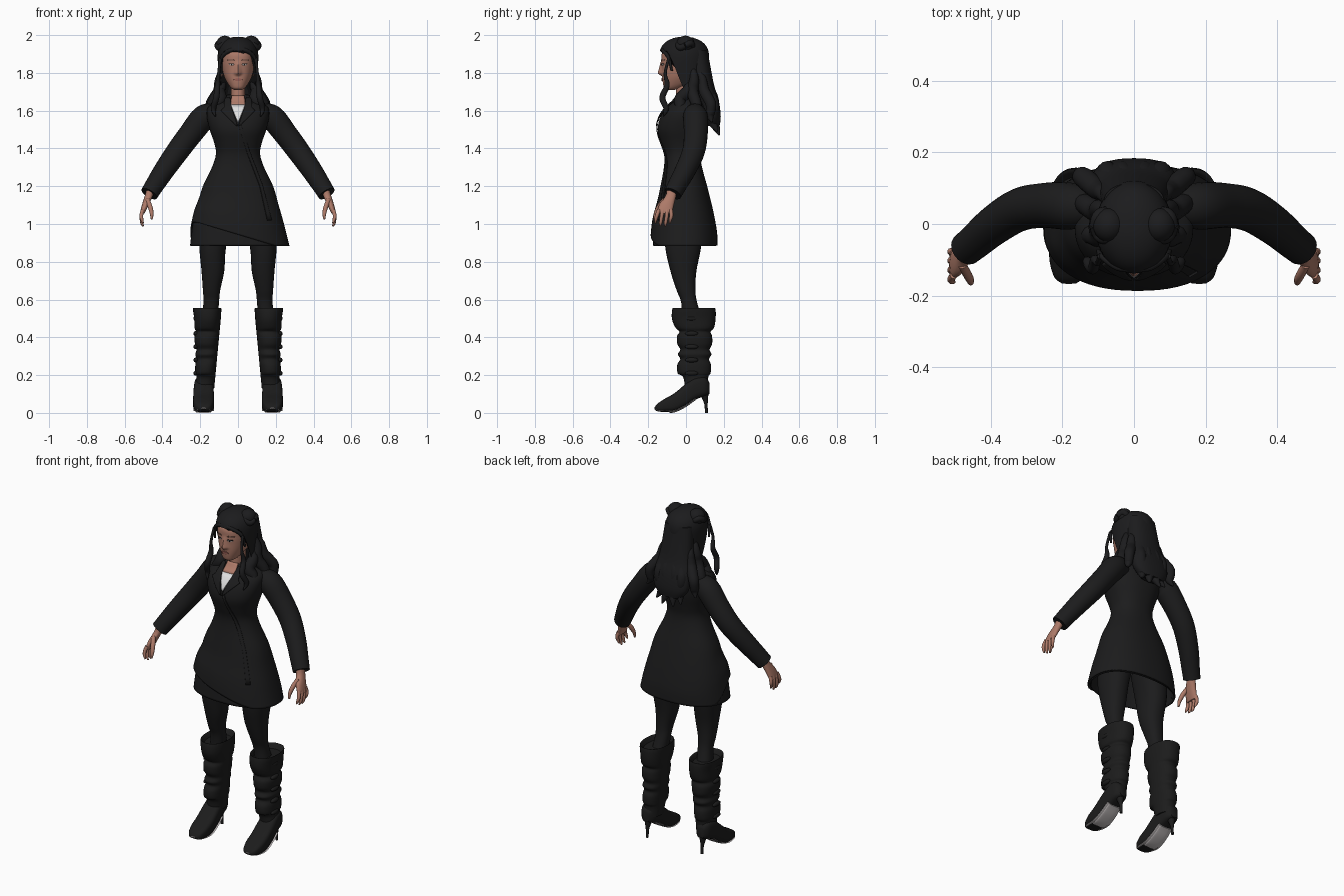
import bpy, bmesh, math
from mathutils import Vector

if "Cube" in bpy.data.objects:
    bpy.data.objects.remove(bpy.data.objects["Cube"])

N = 2.3  # roundness of body cross-sections


def material(name, r, g, b):
    m = bpy.data.materials.new(name)
    m.diffuse_color = (r, g, b, 1)
    m.use_nodes = True
    m.node_tree.nodes["Principled BSDF"].inputs["Base Color"].default_value = m.diffuse_color
    return m


BLACK = material("black cloth", .0115, .0115, .012)
HAIR = material("black hair", .0115, .0115, .0125)
LEATHER = material("black leather", .0115, .0115, .0115)
SKIN = material("skin", .42, .195, .14)
LIP = material("lip", .34, .125, .1)
BROW = material("brow brown", .15, .075, .055)
WHITE = material("white shirt", .75, .75, .75)
EYE = material("eye white", .42, .38, .36)
SOLE = material("grey sole", .5, .47, .47)


def smooth(rows, k=4):
    """Catmull-Rom through rows of equal-length tuples."""
    out = []
    for i in range(len(rows) - 1):
        p0, p1 = rows[max(i - 1, 0)], rows[i]
        p2, p3 = rows[i + 1], rows[min(i + 2, len(rows) - 1)]
        for j in range(k):
            t = j / k
            out.append(tuple(.5 * (2 * b + (c - a) * t + (2 * a - 5 * b + 4 * c - d) * t * t
                                   + (3 * b - a - 3 * c + d) * t ** 3)
                             for a, b, c, d in zip(p0, p1, p2, p3)))
    return out + [tuple(rows[-1])]


def build(name, rings, mat, mirror=False, closed=True, caps=True, thick=0):
    bm = bmesh.new()
    vs = [[bm.verts.new(p) for p in r] for r in rings]
    n = len(vs[0])
    for a, b in zip(vs, vs[1:]):
        for i in range(n if closed else n - 1):
            j = (i + 1) % n
            bm.faces.new((a[i], a[j], b[j], b[i]))
    if caps and closed:
        bm.faces.new(vs[0])
        bm.faces.new(vs[-1])
    bmesh.ops.recalc_face_normals(bm, faces=bm.faces)
    me = bpy.data.meshes.new(name)
    bm.to_mesh(me)
    bm.free()
    me.materials.append(mat)
    ob = bpy.data.objects.new(name, me)
    bpy.context.collection.objects.link(ob)
    if thick:
        s = ob.modifiers.new("thickness", 'SOLIDIFY')
        s.thickness, s.offset = thick, -1 if closed else 0
    if mirror:
        ob.modifiers.new("mirror", 'MIRROR')
    return ob


def spow(v, n=N):
    return math.copysign(abs(v) ** (2 / n), v)


def oval(cu, ru, cv, rv, seg, n=N):
    return [(cu + ru * spow(math.cos(2 * math.pi * i / seg), n),
             cv + rv * spow(math.sin(2 * math.pi * i / seg), n)) for i in range(seg)]


def loft(name, rows, mat, seg=32, k=4, **kw):
    """Stacked ovals; a row is z, centre x, half width, front y, back y."""
    rings = [[(x, y, z) for x, y in oval(cx, rx, (y0 + y1) / 2, (y1 - y0) / 2, seg)]
             for z, cx, rx, y0, y1 in smooth(rows, k)]
    return build(name, rings, mat, **kw)


def tube(name, pts, mat, seg=12, k=5, mirror=True):
    """Round limb or strand; a point is x, y, z, radius."""
    pts = smooth(pts, k)
    c = [Vector(p[:3]) for p in pts]
    rings, side = [], Vector((0, 1, .01))
    for i, p in enumerate(pts):
        d = (c[min(i + 1, len(c) - 1)] - c[max(i - 1, 0)]).normalized()
        side = (side - d * side.dot(d)).normalized()
        up = d.cross(side)
        rings.append([c[i] + p[3] * (side * math.cos(a) + up * math.sin(a))
                      for a in (2 * math.pi * j / seg for j in range(seg))])
    return build(name, rings, mat, mirror=mirror)


def front(rows, x, z):
    """y of the front surface of a loft."""
    s = sorted(smooth(rows))
    for a, b in zip(s, s[1:]):
        if a[0] <= z <= b[0]:
            t = (z - a[0]) / (b[0] - a[0] or 1)
            _, cx, rx, y0, y1 = (u + (v - u) * t for u, v in zip(a, b))
            e = min(abs((x - cx) / rx), 1)
            return (y0 + y1) / 2 - (y1 - y0) / 2 * (1 - e ** N) ** (1 / N)
    return 0


def patch(name, body, rows, mat, off=.004, mirror=True):
    """Thin plate lying on a loft; a row is z, left x, right x."""
    grid = []
    for i in range(len(rows) - 1):
        for j in range(5 if i < len(rows) - 2 else 6):
            z, a, b = (u + (v - u) * j / 5 for u, v in zip(rows[i], rows[i + 1]))
            grid.append([(x, front(body, x, z) - off, z)
                         for x in (a + (b - a) * q / 8 for q in range(9))])
    return build(name, grid, mat, mirror=mirror, closed=False, thick=.005)


def ball(name, loc, r, mat, mirror=True):
    rings = [[(loc[0] + r[0] * math.sin(t) * math.cos(a), loc[1] + r[1] * math.sin(t) * math.sin(a),
               loc[2] + r[2] * math.cos(t)) for a in (math.tau * j / 20 for j in range(20))]
             for t in (.05 + (math.pi - .1) * i / 12 for i in range(13))]
    return build(name, rings, mat, mirror=mirror)


# Coat body with a slanted front hem, and the layer underneath
coat = [(.885, .01, .262, -.187, .167), (.95, .006, .25, -.182, .165), (1.02, .002, .236, -.172, .154),
        (1.1, 0, .215, -.155, .137), (1.2, 0, .186, -.135, .112), (1.3, 0, .138, -.117, .085),
        (1.37, 0, .117, -.115, .075), (1.43, 0, .126, -.132, .085), (1.5, 0, .15, -.15, .1),
        (1.57, 0, .165, -.134, .105), (1.62, 0, .158, -.1, .105), (1.65, 0, .11, -.068, .09),
        (1.685, 0, .055, -.045, .07)]
body = loft("coat", coat, BLACK, seg=64, caps=False, thick=.008)
for v in body.data.vertices:
    if v.co.z < 1.15:
        f = (1.15 - v.co.z) / .265 * min(max((.06 - v.co.y) / .12, 0), 1)
        v.co.z += f * .125 * min(max((.2 - v.co.x) / .42, 0), 1)
    elif v.co.z > 1.66 and v.co.y < .02:  # collar opens at the throat
        v.co.y += .03 * (1 - abs(v.co.x) / .08)
under = [(z, cx - .008, rx - .006, y0 + .012, y1 - .012) for z, cx, rx, y0, y1 in coat[:4]]
loft("coat_under_layer", under, BLACK, seg=64, caps=False, thick=.006)
patch("coat_wrap_edge", coat, [(1.02, .155, .178), (1.2, .115, .132), (1.37, .05, .068), (1.53, 0, .014)],
      BLACK, .005, mirror=False)
patch("shirt", coat, [(1.542, -.002, .002), (1.63, -.038, .038)], WHITE, .004, mirror=False)
patch("throat", coat, [(1.63, -.038, .038), (1.68, -.034, .034)], SKIN, .004, mirror=False)
patch("lapel", coat, [(1.52, .002, .01), (1.6, .028, .09), (1.615, .034, .075), (1.67, .042, .07)], BLACK, .009)

# Sleeves and cuffs
tube("sleeve", [(.12, .045, 1.588, .05), (.18, .05, 1.565, .066), (.25, .052, 1.478, .063),
                (.32, .04, 1.385, .06), (.39, -.003, 1.285, .055), (.44, -.045, 1.208, .05),
                (.47, -.07, 1.16, .047)], BLACK, seg=24)

# Hands
loft("palm", [(1.19, .462, .02, -.1, -.045), (1.15, .472, .021, -.108, -.052), (1.11, .487, .019, -.138, -.062),
              (1.075, .5, .015, -.15, -.07), (1.055, .506, .011, -.148, -.075)], SKIN, seg=16, mirror=True)
for i, (y, tip) in enumerate([(-.143, 1.005), (-.122, .99), (-.101, .988), (-.081, 1.005)]):
    d = (i - 1) * .005
    tube("finger_%d" % (i + 1), [(.504, y, 1.075, .011), (.512, y - .006 + d, 1.045, .01),
                                 (.509, y - .012 + d, tip + .018, .0085), (.502, y - .014 + d, tip, .004)], SKIN, 10)
tube("thumb", [(.48, -.115, 1.13, .012), (.465, -.143, 1.09, .013), (.457, -.16, 1.055, .01),
               (.457, -.167, 1.025, .005)], SKIN, 10)

# Legs
loft("leg", [(1.02, .115, .09, -.11, .09), (.88, .134, .071, -.11, .08), (.75, .133, .06, -.082, .055),
             (.65, .14, .046, -.05, .05), (.58, .142, .041, -.025, .06), (.45, .155, .045, -.02, .1)],
     BLACK, seg=24, mirror=True)

# Boots: shaft slouched on the outside and the back
shaft = [(.5, .232, -.075, .157), (.45, .23, -.055, .148), (.43, .222, -.035, .13), (.405, .231, -.048, .138),
         (.365, .228, -.046, .138), (.335, .22, -.03, .125), (.31, .226, -.043, .135), (.285, .22, -.03, .122),
         (.255, .226, -.046, .132), (.21, .226, -.044, .13), (.19, .22, -.015, .118), (.13, .229, -.005, .118)]
rows = [(.53, .163, .06, -.05, .13), (.556, .164, .075, -.07, .154)]
for z, outer, y0, y1 in shaft:
    inner = .088 + (.53 - z) * .095
    rows.append((z, (outer + inner) / 2, (outer - inner) / 2, y0, y1))
loft("boot_shaft", rows, LEATHER, seg=28, mirror=True)

# Boot foot, grey arch, welt and toe tip, stiletto heel, buckles
foot = smooth([(-.166, .018, .03, .02), (-.15, .008, .05, .04), (-.11, .005, .076, .053), (-.06, .007, .105, .056),
               (0, .035, .155, .054), (.05, .07, .19, .05), (.1, .09, .19, .042), (.124, .1, .16, .022)])
build("boot_foot", [[(x, y, z) for x, z in oval(.182, hw, (a + b) / 2, (b - a) / 2, 28, 3.4)]
                    for y, a, b, hw in foot], LEATHER, mirror=True)
build("boot_arch", [[(x, y, z) for x, z in oval(.182, hw * .72, a, .004, 20)]
                    for y, a, b, hw in foot if -.09 < y < .06], SOLE, mirror=True)
build("boot_welt", [[(x, y, z) for x, z in oval(.182, hw * .97, a + .0065, .003, 20)]
                    for y, a, b, hw in foot if y < .06], SOLE, mirror=True)
ball("boot_toe_tip", (.182, -.163, .025), (.016, .005, .004), SOLE)
tube("boot_heel", [(.182, .092, .12, .03), (.182, .1, .085, .018), (.182, .106, .045, .009),
                   (.182, .108, 0, .008)], LEATHER)
for i, z in enumerate((.5, .42, .35, .28, .21)):
    ball("boot_buckle_%d" % (i + 1), (.223, .03, z), (.013, .035, .013), LEATHER)

# Neck, and head with a nose drawn out of its front
loft("neck", [(1.6, 0, .045, -.055, .06), (1.66, 0, .038, -.052, .05), (1.76, 0, .038, -.052, .05)], SKIN)
head = [(1.71, 0, .02, -.1, -.06), (1.72, 0, .036, -.115, -.03), (1.745, 0, .055, -.122, .03),
        (1.78, 0, .073, -.126, .075), (1.82, 0, .083, -.128, .09), (1.86, 0, .087, -.13, .095),
        (1.91, 0, .085, -.125, .09), (1.95, 0, .06, -.08, .06)]
skull = loft("head", head, SKIN, seg=72, k=7)
for v in skull.data.vertices:
    z = v.co.z
    if v.co.y < -.05:
        f = max(0, min((1.868 - z) / .066, (z - 1.782) / .014, 1))
        v.co.y -= .022 * f * math.exp(-(v.co.x / (.008 + .007 * f)) ** 2)
ball("ear", (.088, -.01, 1.81), (.012, .022, .035), SKIN)
patch("lips", head, [(1.757, -.008, .008), (1.765, -.024, .024), (1.773, -.009, .009)], LIP, .002, mirror=False)
patch("eye", head, [(1.84, .028, .038), (1.844, .02, .048), (1.848, .025, .043)], EYE, .001)
patch("pupil", head, [(1.84, .031, .036), (1.848, .031, .036)], HAIR, .002)
patch("lash", head, [(1.847, .018, .052), (1.85, .024, .046)], HAIR, .002)
patch("brow", head, [(1.866, .018, .052), (1.871, .024, .058)], BROW, .001)

# Hair cap: dome whose lower edge drops from the brow to the nape
cap = []
for i in range(17):
    ring = []
    for j in range(48):
        a = math.tau * j / 48
        q = min(max((math.degrees(abs(a - math.pi)) - 42) / 62, 0), 1)
        hem = 1.917 - .235 * q * q * (3 - 2 * q)
        z = 1.991 + (hem - 1.991) * (i / 16) ** 1.5
        r = (1 - min(max((z - 1.875) / .117, 0), 1) ** 2.8) ** .5
        r *= 1 - .12 * max((1.875 - z) / .2, 0)
        ring.append((.108 * r * math.sin(a), -.01 + .132 * r * math.cos(a), z))
    cap.append(ring)
build("hair_cap", cap, HAIR, thick=.01)

# Twin buns, each with a wrapped coil
ball("hair_bun", (.07, -.003, 1.952), (.045, .048, .045), HAIR)
tube("bun_coil", [(.082 + .026 * math.cos(t), .036 * math.sin(t) - .004, 1.945 + .012 * math.sin(2 * t), .017)
                  for t in (math.tau * i / 8 for i in range(9))], HAIR, k=3)

# Long back hair and wavy strands
loft("back_hair", [(1.92, 0, .085, .0, .114), (1.82, 0, .093, .015, .132), (1.73, 0, .1, .04, .15),
                   (1.65, 0, .115, .07, .174), (1.57, 0, .11, .09, .184), (1.52, 0, .075, .11, .178)], HAIR)
tube("bang", [(0, -.124, 1.925, .01), (.045, -.12, 1.917, .011), (.088, -.092, 1.88, .009),
              (.1, -.075, 1.81, .006)], HAIR)
tube("front_lock", [(.094, -.09, 1.88, .008), (.102, -.11, 1.8, .008), (.108, -.1, 1.735, .014),
                    (.115, -.125, 1.67, .016), (.13, -.105, 1.61, .014), (.12, -.12, 1.57, .003)], HAIR)
strands = [("neck_curl", .08, .03, 1.75, .12, -.055, 1.58, .03), ("side_curl", .078, .035, 1.82, .15, .05, 1.55, .028),
           ("shoulder_curl", .075, .07, 1.8, .168, .145, 1.54, .027),
           ("back_curl", .055, .1, 1.8, .075, .16, 1.49, .028), ("nape_curl", .02, .11, 1.8, .025, .164, 1.47, .026)]
for n, (name, x0, y0, z0, x1, y1, z1, r) in enumerate(strands):
    path = []
    for i in range(9):
        t = i / 8
        w = .012 * math.sin(t * 11 + n - 1) * t ** .5
        path.append((x0 + (x1 - x0) * t + w, y0 + (y1 - y0) * t ** .8 + w, z0 + (z1 - z0) * t,
                     r * (.6 + .5 * math.sin(math.pi * t)) if i < 8 else .004))
    tube(name, path, HAIR)

# Smooth shading with sharp edges kept
for ob in bpy.context.collection.objects:
    ob.select_set(True)
    bpy.context.view_layer.objects.active = ob
bpy.ops.object.shade_smooth_by_angle(angle=math.radians(45))
